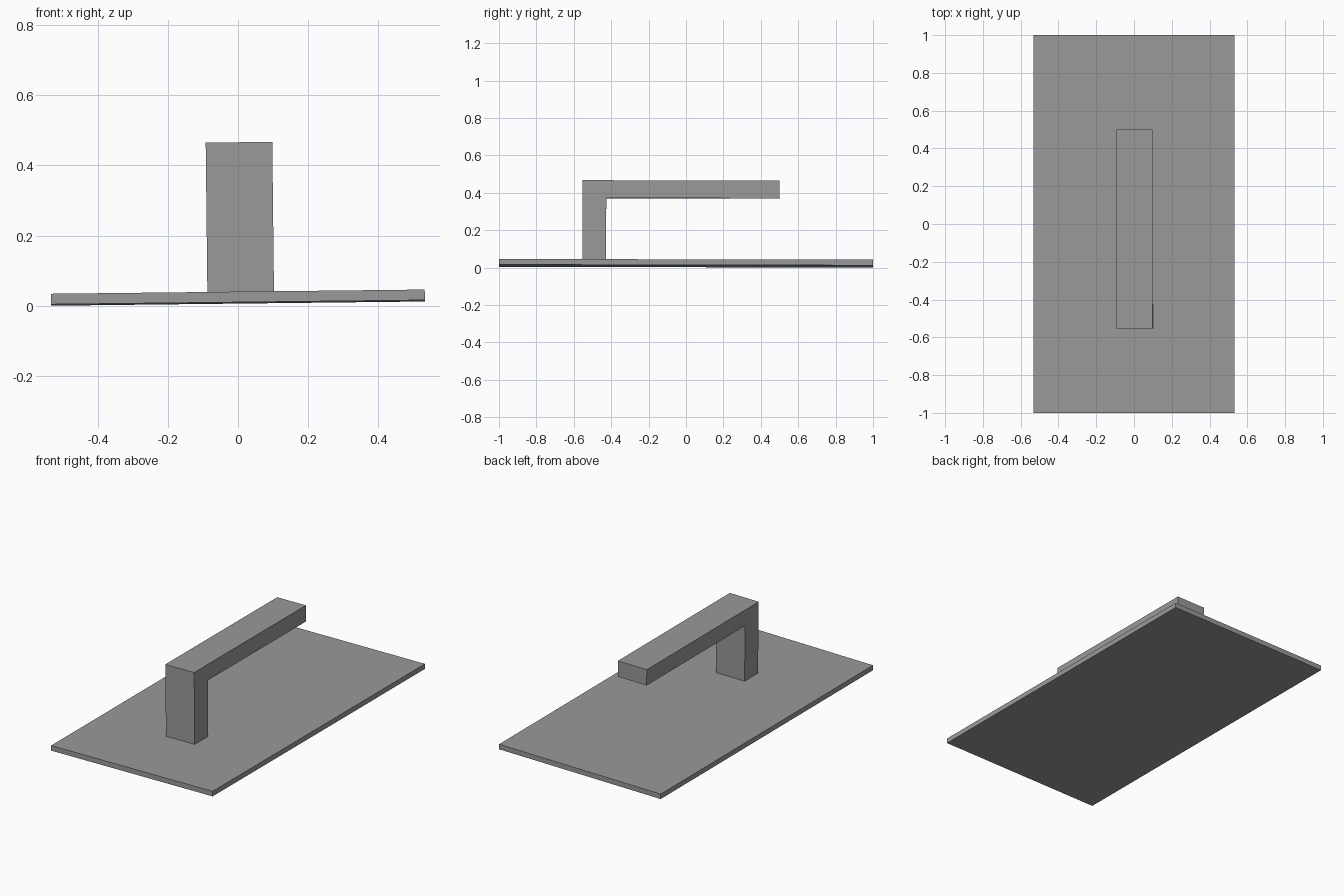
import bpy
import bmesh
from mathutils import Euler, Matrix

default = bpy.data.objects.get("Cube")
if default:
    bpy.data.objects.remove(default, do_unlink=True)

# Single flat grey
grey = bpy.data.materials.new("plain grey")
grey.use_nodes = True
colour = (0.32, 0.32, 0.32, 1)
grey.diffuse_color = colour
grey.node_tree.nodes["Principled BSDF"].inputs["Base Color"].default_value = colour

# The whole piece leans very slightly
tilt = Matrix.Translation((0, 0, 0.008)) @ Euler((-0.002, -0.0113, 0)).to_matrix().to_4x4()


def extrude_profile(name, profile, x_min, x_max):
    """Extrude a (y, z) outline along x."""
    bm = bmesh.new()
    face = bm.faces.new([bm.verts.new((x_min, y, z)) for y, z in profile])
    result = bmesh.ops.extrude_face_region(bm, geom=[face])
    moved = [g for g in result["geom"] if isinstance(g, bmesh.types.BMVert)]
    bmesh.ops.translate(bm, verts=moved, vec=(x_max - x_min, 0, 0))
    bmesh.ops.recalc_face_normals(bm, faces=bm.faces)
    mesh = bpy.data.meshes.new(name)
    bm.to_mesh(mesh)
    bm.free()
    mesh.materials.append(grey)
    obj = bpy.data.objects.new(name, mesh)
    obj.matrix_world = tilt
    bpy.context.collection.objects.link(obj)
    return obj


# Thin rectangular plate
thickness = 0.03
extrude_profile("base_plate", [(-1, 0), (1, 0), (1, thickness), (-1, thickness)], -0.533, 0.533)

# Upright post turning into a horizontal bar that overhangs to the back
front, post_back, bar_end = -0.554, -0.427, 0.5
underside, top = 0.362, 0.457
extrude_profile("handle", [(front, thickness), (post_back, thickness),
                           (post_back, underside), (bar_end, underside),
                           (bar_end, top), (front, top)], -0.087, 0.103)
